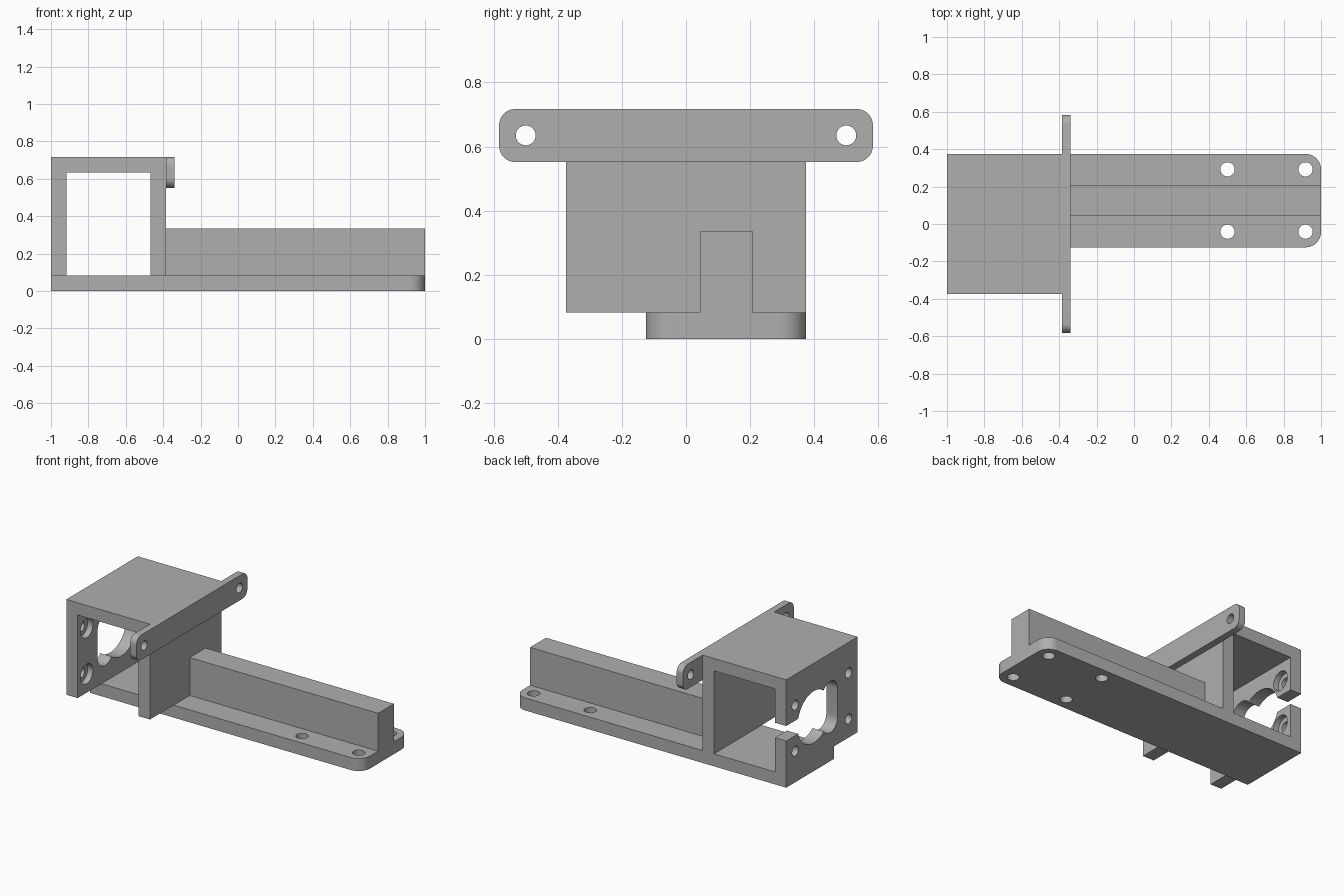
import bpy, bmesh, math
from mathutils import Matrix, Vector

cube = bpy.data.objects.get("Cube")
if cube:
    bpy.data.objects.remove(cube, do_unlink=True)

# One plain grey material
grey = bpy.data.materials.new("plain_grey")
grey.use_nodes = True
tone = (0.43, 0.43, 0.43, 1)
grey.diffuse_color = tone
grey.node_tree.nodes["Principled BSDF"].inputs["Base Color"].default_value = tone


def finish(name, bm):
    mesh = bpy.data.meshes.new(name)
    bmesh.ops.recalc_face_normals(bm, faces=bm.faces)
    bm.to_mesh(mesh)
    bm.free()
    mesh.materials.append(grey)
    obj = bpy.data.objects.new(name, mesh)
    bpy.context.collection.objects.link(obj)
    return obj


def block(name, low, high, axis=0, radius=0, keep=lambda p: True):
    """Box between two corners; edges along axis that pass keep() get rounded."""
    low, high = Vector(low), Vector(high)
    bm = bmesh.new()
    bmesh.ops.create_cube(bm, size=1)
    bmesh.ops.scale(bm, vec=high - low, verts=bm.verts)
    bmesh.ops.translate(bm, vec=(low + high) / 2, verts=bm.verts)
    if radius:
        edges = []
        for e in bm.edges:
            a, b = (v.co for v in e.verts)
            if abs((a - b).normalized()[axis]) > 0.9 and keep((a + b) / 2):
                edges.append(e)
        bmesh.ops.bevel(bm, geom=edges, offset=radius, segments=10,
                        profile=0.5, affect='EDGES')
    return finish(name, bm)


def rod(center, radius, depth, axis, sides=40):
    """Cylinder cutter along x or z."""
    bm = bmesh.new()
    turn = Matrix.Rotation(math.pi / 2, 4, 'Y') if axis == 'X' else Matrix()
    bmesh.ops.create_cone(bm, cap_ends=True, segments=sides, radius1=radius,
                          radius2=radius, depth=depth,
                          matrix=Matrix.Translation(center) @ turn)
    return finish("cutter", bm)


def cut(obj, cutters):
    """Subtract the cutters for good, then remove them."""
    for c in cutters:
        c.hide_render = True
        mod = obj.modifiers.new("cut", 'BOOLEAN')
        mod.operation, mod.solver, mod.object = 'DIFFERENCE', 'EXACT', c
    bpy.context.view_layer.update()
    graph = bpy.context.evaluated_depsgraph_get()
    mesh = bpy.data.meshes.new_from_object(obj.evaluated_get(graph))
    obj.modifiers.clear()
    obj.data = mesh
    for c in cutters:
        bpy.data.objects.remove(c, do_unlink=True)


FLOOR, TOP = 0.083, 0.717
WALL = -0.385          # outer face of the inner housing wall
MID = 0.36             # height of the motor axis

# Base plate with two rounded corners and four screw holes
base = block("base_plate", (-1, -0.125, 0), (1, 0.375, FLOOR), 2, 0.083,
             lambda p: p.x > 0)
cut(base, [rod((x, y, FLOOR / 2), 0.038, 0.3, 'Z')
           for x in (0.5, 0.917) for y in (-0.041, 0.292)])

# Stiffening rib along the base
rib = block("stiffening_rib", (WALL, 0.043, FLOOR), (1, 0.209, 0.335))

# Motor housing, open at front and back
housing = block("motor_housing", (-1, -0.375, FLOOR), (WALL, 0.375, TOP))
cutters = [
    block("cutter", (-0.917, -1, -0.2), (-0.469, 1, 0.635)),
    # shaft opening: rounded slot, round boss clearance and side notch
    block("cutter", (-1.1, -0.165, 0.19), (-0.8, -0.005, 0.53), 0, 0.079),
    rod((-0.95, 0.085, MID), 0.172, 0.3, 'X', 64),
    block("cutter", (-1.1, 0.1, MID - 0.05), (-0.8, 0.5, MID + 0.05)),
]
# counterbored motor screw holes
for y in (-0.28, 0.28):
    for z in (MID - 0.153, MID + 0.153):
        cutters.append(rod((-0.95, y, z), 0.033, 0.3, 'X'))
        cutters.append(rod((-0.91, y, z), 0.065, 0.09, 'X'))
cut(housing, cutters)

# Mounting flange across the top
flange = block("mounting_flange", (WALL, -0.583, 0.552), (-0.339, 0.583, TOP),
               0, 0.05)
cut(flange, [rod((-0.36, y, 0.635), 0.031, 0.3, 'X') for y in (-0.5, 0.5)])

# Smooth round surfaces, keep edges sharp
bpy.ops.object.select_all(action='DESELECT')
for part in (base, rib, housing, flange):
    part.select_set(True)
    bpy.context.view_layer.objects.active = part
bpy.ops.object.shade_smooth_by_angle(angle=math.radians(30))
